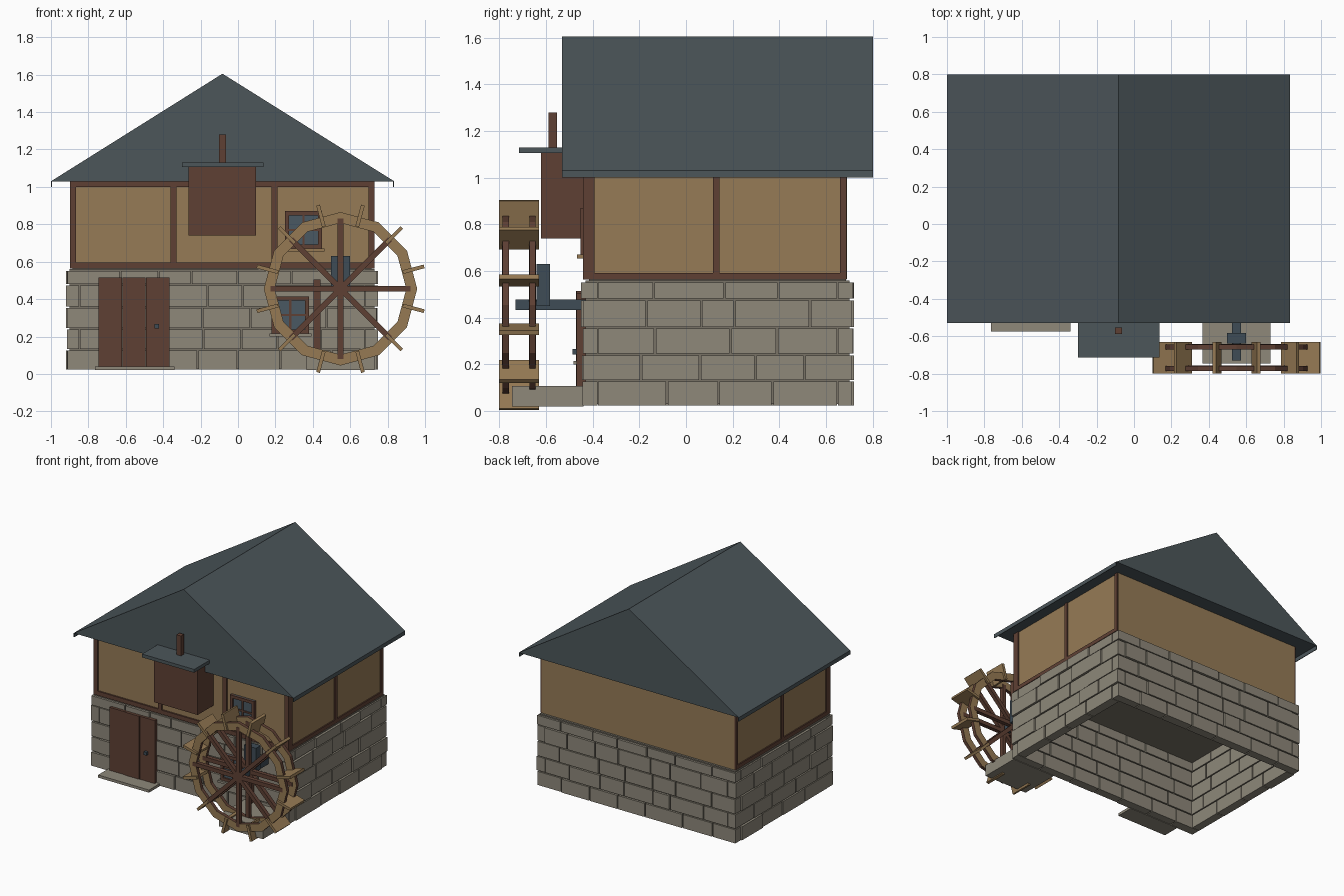
import bpy, bmesh, math, random
from mathutils import Matrix, Vector

random.seed(4)
cube = bpy.data.objects.get("Cube")
if cube:
    bpy.data.objects.remove(cube, do_unlink=True)


def material(name, r, g, b):
    lin = [((c / 255 + 0.055) / 1.055) ** 2.4 for c in (r, g, b)] + [1]
    m = bpy.data.materials.new(name)
    m.use_nodes = True
    m.diffuse_color = lin
    m.node_tree.nodes["Principled BSDF"].inputs["Base Color"].default_value = lin
    return m


STONE = material("stone", 142, 136, 122)
MORTAR = material("mortar", 120, 114, 102)
PLASTER = material("plaster", 150, 123, 86)
TIMBER = material("dark_timber", 95, 64, 52)
PLANK = material("pale_wood", 150, 122, 84)
SLATE = material("slate", 76, 86, 90)
GLASS = material("window_glass", 74, 88, 98)
IRON = material("iron", 62, 76, 86)


def add_box(bm, x0, x1, y0, y1, z0, z1, turn=None):
    size = (x1 - x0, y1 - y0, z1 - z0)
    mid = Vector(((x0 + x1) / 2, (y0 + y1) / 2, (z0 + z1) / 2))
    mat = Matrix.Translation(mid) @ Matrix.Diagonal((*size, 1))
    bmesh.ops.create_cube(bm, size=1, matrix=(turn @ mat) if turn else mat)


def finish(name, bm, *mats):
    mesh = bpy.data.meshes.new(name)
    bm.to_mesh(mesh)
    bm.free()
    for m in mats:
        mesh.materials.append(m)
    ob = bpy.data.objects.new(name, mesh)
    bpy.context.collection.objects.link(ob)
    return ob


def boxes(name, mat, *dims):
    bm = bmesh.new()
    for d in dims:
        add_box(bm, *d)
    return finish(name, bm, mat)


# Stone ground floor: hollow mortar shell with coursed blocks
MID = -0.085
X0, X1, Y0, Y1 = -0.915, 0.745, -0.445, 0.715
T = 0.065
rows = [0.02, 0.13, 0.242, 0.357, 0.478, 0.555]
a = 0.014
boxes("mortar_walls", MORTAR,
      (X0 + a, X1 - a, Y0 + a, Y0 + T - a, 0.03, 0.56),
      (X0 + a, X1 - a, Y1 - T + a, Y1 - a, 0.03, 0.56),
      (X0 + a, X0 + T - a, Y0 + T - a, Y1 - T + a, 0.03, 0.56),
      (X1 - T + a, X1 - a, Y0 + T - a, Y1 - T + a, 0.03, 0.56))
boxes("floor_slab", MORTAR, (X0 + 0.03, X1 - 0.03, Y0 + 0.03, Y1 - 0.03, 0.55, 0.575))

bm = bmesh.new()
gap = 0.004


def course(start, end, place):
    count = round((end - start) / 0.235)
    step = (end - start) / count
    cuts = [start + step * (i + (random.uniform(-0.22, 0.22) if 0 < i < count else 0))
            for i in range(count + 1)]
    for lo, hi in zip(cuts, cuts[1:]):
        place(lo + gap, hi - gap, random.uniform(-0.004, 0.005))


for i, (lo, hi) in enumerate(zip(rows, rows[1:])):
    z = (lo + gap, hi - gap)
    fx = T * (i % 2)          # corners interlock on alternate courses
    fy = T - fx
    course(X0 + fx, X1 - fx, lambda p, q, j: add_box(bm, p, q, Y0 - j, Y0 + T, *z))
    course(X0 + fx, X1 - fx, lambda p, q, j: add_box(bm, p, q, Y1 - T, Y1 + j, *z))
    course(Y0 + fy, Y1 - fy, lambda p, q, j: add_box(bm, X0 - j, X0 + T, p, q, *z))
    course(Y0 + fy, Y1 - fy, lambda p, q, j: add_box(bm, X1 - T, X1 + j, p, q, *z))
finish("stone_blocks", bm, STONE)

# Plastered upper floor with timber framing on the front and sides
boxes("upper_walls", PLASTER, (-0.888, 0.722, -0.43, 0.69, 0.565, 1.03))
frame = [(-0.897, 0.731, -0.442, -0.42, 0.563, 0.595),
         (-0.897, 0.731, -0.442, -0.42, 1.0, 1.03)]
for x in (-0.897, -0.36, 0.18, 0.699):
    frame.append((x, x + 0.032, -0.442, -0.42, 0.595, 1.0))
for x in (-0.897, 0.715):
    frame.append((x, x + 0.016, -0.42, 0.688, 0.563, 0.592))
    for y in (-0.42, 0.115, 0.66):
        frame.append((x, x + 0.016, y, y + 0.028, 0.592, 1.03))
boxes("timber_frame", TIMBER, *frame)

# Gable roof and eave boards
bm = bmesh.new()
tri = [bm.verts.new((x, -0.53, z)) for x, z in ((-1, 1.03), (0.835, 1.03), (-0.083, 1.605))]
face = bm.faces.new(tri)
new = bmesh.ops.extrude_face_region(bm, geom=[face])["geom"]
bmesh.ops.translate(bm, vec=(0, 1.33, 0), verts=[g for g in new if isinstance(g, bmesh.types.BMVert)])
bmesh.ops.recalc_face_normals(bm, faces=bm.faces)
finish("roof", bm, SLATE)
boxes("eave_boards", SLATE, (-1, -0.995, -0.53, 0.8, 1.0, 1.03), (0.83, 0.835, -0.53, 0.8, 1.0, 1.03))

# Hoist cabin hung on the front wall
boxes("hoist_cabin", TIMBER, (-0.265, 0.097, -0.62, -0.43, 0.74, 1.105))
boxes("hoist_roof", SLATE, (-0.3, 0.135, -0.715, -0.43, 1.105, 1.13))
boxes("hoist_post", TIMBER, (-0.102, -0.064, -0.588, -0.553, 1.13, 1.28))

# Plank door, handle and step
w = 0.38 / 3
boxes("door", TIMBER, *[(-0.745 + i * w, -0.747 + (i + 1) * w, -0.468 - 0.004 * (i % 2), -0.43, 0.035, 0.515)
                        for i in range(3)])
boxes("door_handle", IRON, (-0.447, -0.423, -0.487, -0.46, 0.243, 0.267))
boxes("door_step", STONE, (-0.765, -0.34, -0.575, -0.44, 0.02, 0.04))
boxes("wheel_plinth", STONE, (0.365, 0.73, -0.745, -0.44, 0.02, 0.107))


# Windows
def window(name, x, z, y, sill):
    s, t = 0.2, 0.022
    boxes(name + "_glass", GLASS, (x, x + s, y + 0.012, y + 0.02, z, z + s))
    boxes(name + "_frame", TIMBER,
          (x, x + t, y, y + 0.03, z, z + s), (x + s - t, x + s, y, y + 0.03, z, z + s),
          (x, x + s, y, y + 0.03, z, z + t), (x, x + s, y, y + 0.03, z + s - t, z + s),
          (x + 0.094, x + 0.106, y + 0.004, y + 0.03, z, z + s),
          (x, x + s, y + 0.004, y + 0.03, z + 0.094, z + 0.106))
    boxes(name + "_sill", sill, (x - 0.012, x + s + 0.012, y - 0.014, y + 0.03, z - 0.016, z))


window("upper_window", 0.25, 0.67, -0.452, PLANK)
window("lower_window", 0.18, 0.215, -0.468, STONE)
boxes("wall_post", TIMBER, (0.405, 0.442, -0.468, -0.43, 0.107, 0.505))

# Water wheel: two rings, spokes, paddles and axle
CENTRE = Matrix.Translation((0.548, 0, 0.455))


def turned(deg):
    return CENTRE @ Matrix.Rotation(math.radians(deg), 4, 'Y')


rims, spokes, paddles = bmesh.new(), bmesh.new(), bmesh.new()
for y in (-0.772, -0.657):
    loops = []
    for r, dy in ((0.41, -0.013), (0.41, 0.013), (0.352, 0.013), (0.352, -0.013)):
        loops.append([rims.verts.new(turned(30 * k) @ Vector((r, y + dy, 0))) for k in range(12)])
    for i in range(4):
        p, q = loops[i], loops[(i + 1) % 4]
        for k in range(12):
            n = (k + 1) % 12
            rims.faces.new((p[k], p[n], q[n], q[k])).material_index = 1 - i % 2
    for k in range(8):
        add_box(spokes, 0, 0.375, y - 0.015, y + 0.015, -0.015, 0.015, turned(45 * k))
bmesh.ops.recalc_face_normals(rims, faces=rims.faces)
for k in range(12):
    add_box(paddles, 0.345, 0.463, -0.8, -0.63, -0.01, 0.01, turned(15 + 30 * k))
finish("wheel_rims", rims, PLANK, TIMBER)
finish("wheel_spokes", spokes, TIMBER)
finish("wheel_paddles", paddles, PLANK)
boxes("wheel_axle", IRON, (0.525, 0.571, -0.73, -0.43, 0.433, 0.478))
boxes("axle_bracket", IRON, (0.498, 0.598, -0.64, -0.583, 0.45, 0.63))
